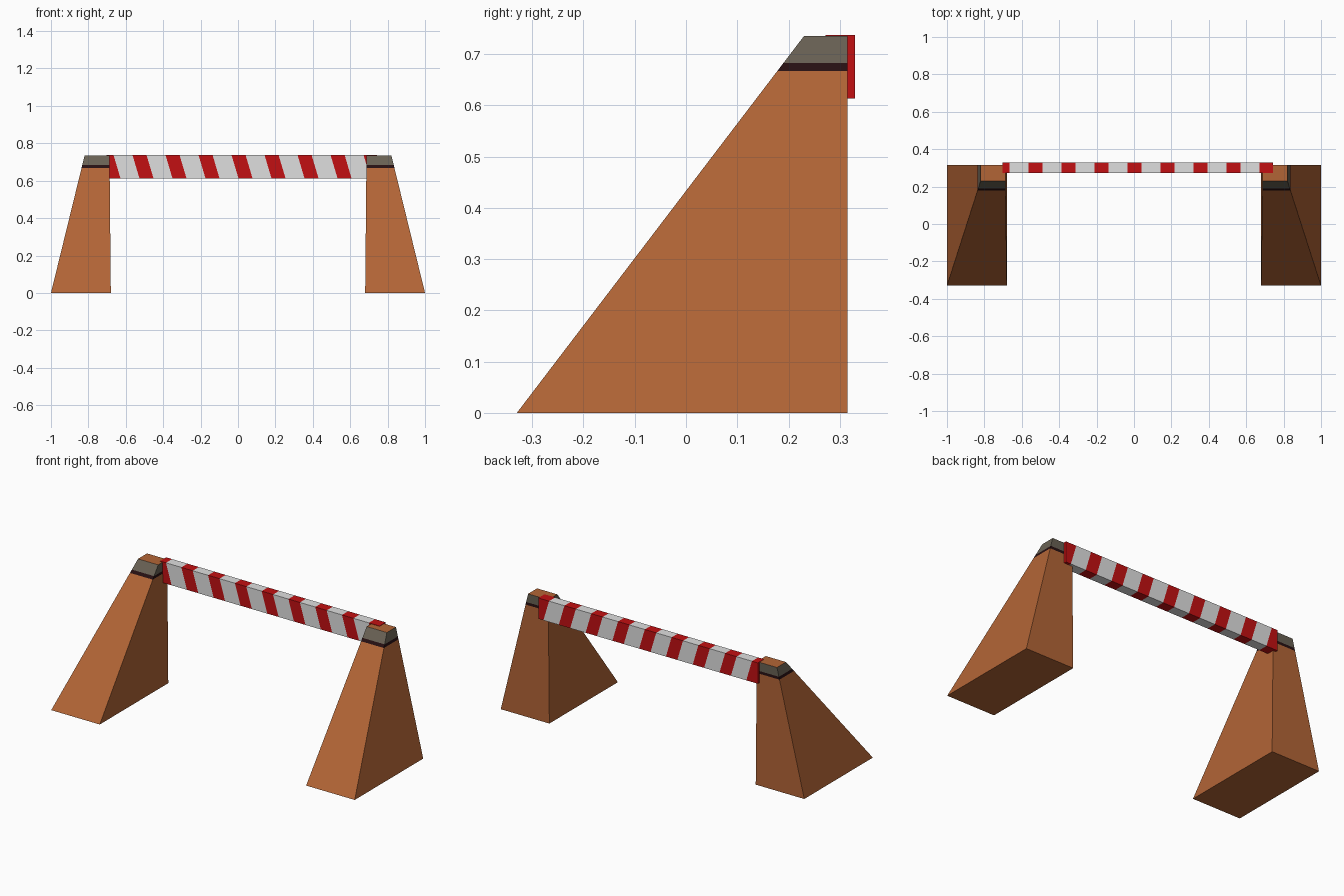
import bpy, bmesh, math
from mathutils import Vector

if "Cube" in bpy.data.objects:
    bpy.data.objects.remove(bpy.data.objects["Cube"])


def material(name, rgb):
    m = bpy.data.materials.new(name)
    m.diffuse_color = (*rgb, 1)
    m.use_nodes = True
    m.node_tree.nodes["Principled BSDF"].inputs["Base Color"].default_value = m.diffuse_color
    return m


brown = material("rust brown", (0.45, 0.13, 0.037))
grey = material("warm grey", (0.14, 0.12, 0.088))
dark = material("dark trim", (0.02, 0.005, 0.006))
red = material("warning red", (0.54, 0.005, 0.006))
white = material("off white", (0.74, 0.74, 0.74))


def make_object(name, bm, mats):
    bmesh.ops.recalc_face_normals(bm, faces=bm.faces[:])
    me = bpy.data.meshes.new(name)
    bm.to_mesh(me)
    bm.free()
    for m in mats:
        me.materials.append(m)
    ob = bpy.data.objects.new(name, me)
    bpy.context.collection.objects.link(ob)
    return ob


def lerp(a, b, t):
    return a + (b - a) * t


# Tapered support: stacked rings, leaning front and outer side, upright back
TOP = 0.735
BACK = 0.315


def leg_ring(bm, z):
    t = z / TOP
    x0, x1, y0 = lerp(0.68, 0.687, t), lerp(1.0, 0.82, t), lerp(-0.33, 0.23, t)
    return [bm.verts.new(p) for p in
            ((x0, y0, z), (x1, y0, z), (x1, BACK, z), (x0, BACK, z))]


bm = bmesh.new()
rings = [leg_ring(bm, z) for z in (0, 0.667, 0.683, TOP)]
bm.faces.new(rings[0])
bm.faces.new(rings[-1])                      # brown top
for band, (lo, hi) in enumerate(zip(rings, rings[1:])):
    for i in range(4):
        j = (i + 1) % 4
        f = bm.faces.new((lo[i], lo[j], hi[j], hi[i]))
        f.material_index = band              # body, dark trim, grey collar
legs = make_object("support_legs", bm, [brown, dark, grey])
mirror = legs.modifiers.new("mirror", "MIRROR")
mirror.use_axis = (True, False, False)

# Striped crossbar: box cut by slanted planes, alternate slices painted red
X0, X1, Y0, Y1, Z0, Z1 = -0.704, 0.742, 0.272, 0.33, 0.613, 0.737
PITCH, WIDTH, FIRST, SLANT = 0.1765, 0.075, -0.7405, 0.037 / 0.124

bm = bmesh.new()
bmesh.ops.create_cube(bm, size=1)
for v in bm.verts:
    v.co = (lerp(X0, X1, v.co.x + 0.5), lerp(Y0, Y1, v.co.y + 0.5),
            lerp(Z0, Z1, v.co.z + 0.5))
normal = Vector((1, 0, SLANT)).normalized()
for k in range(9):
    for edge in (0, WIDTH):
        bmesh.ops.bisect_plane(bm, geom=bm.verts[:] + bm.edges[:] + bm.faces[:],
                               plane_co=(FIRST + k * PITCH + edge, 0, Z1),
                               plane_no=normal, dist=1e-6)
for f in bm.faces:
    c = f.calc_center_median()
    s = (c.x - (Z1 - c.z) * SLANT - FIRST) % PITCH
    is_end = c.x < X0 + 1e-4 or c.x > X1 - 1e-4
    f.material_index = 0 if s < WIDTH or is_end else 1
make_object("striped_crossbar", bm, [red, white])
